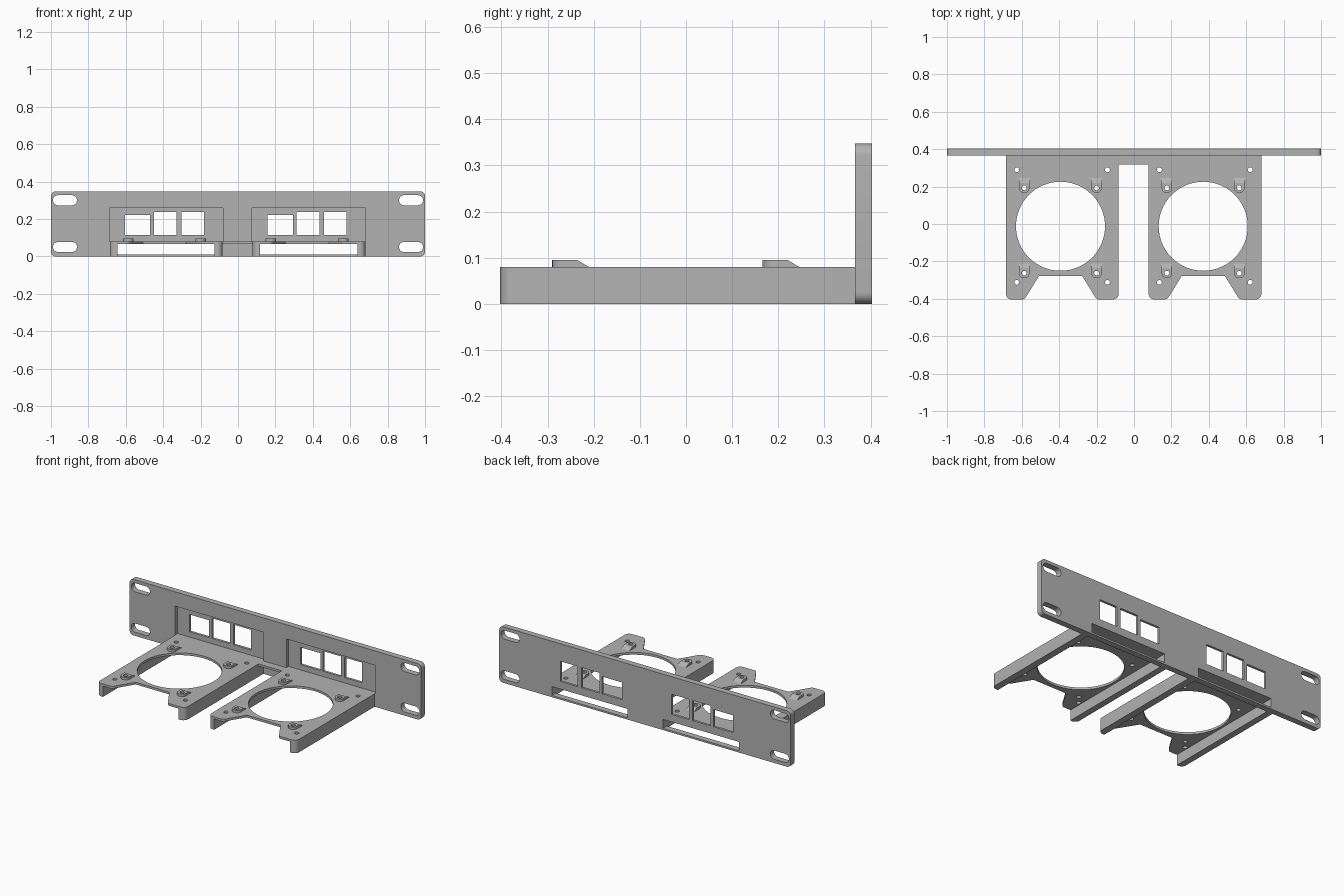
import bpy, bmesh, math
from mathutils import Matrix, Vector

if "Cube" in bpy.data.objects:
    bpy.data.objects.remove(bpy.data.objects["Cube"])

grey = bpy.data.materials.new("plain grey")
grey.use_nodes = True
grey.diffuse_color = (0.45, 0.45, 0.45, 1)
grey.node_tree.nodes["Principled BSDF"].inputs["Base Color"].default_value = (0.45, 0.45, 0.45, 1)

UPRIGHT = Matrix.Rotation(math.pi / 2, 4, "X")   # turns plan (x, y) into (x, z)


def rounded(corners, steps=8):
    """Outline from (x, y, radius) corners."""
    out = []
    for i, (x, y, r) in enumerate(corners):
        p = Vector((x, y))
        a = (Vector(corners[i - 1][:2]) - p).normalized()
        b = (Vector(corners[(i + 1) % len(corners)][:2]) - p).normalized()
        if r == 0:
            out.append(p)
            continue
        half = a.angle(b) / 2
        centre = p + (a + b).normalized() * r / math.sin(half)
        start = p + a * r / math.tan(half) - centre
        end = p + b * r / math.tan(half) - centre
        turn = start.angle_signed(end)
        for k in range(steps + 1):
            out.append(centre + Matrix.Rotation(-turn * k / steps, 2) @ start)
    return out


def rect(x0, x1, y0, y1, r=0.0):
    return rounded([(x0, y0, r), (x1, y0, r), (x1, y1, r), (x0, y1, r)])


def circle(x, y, r, n):
    return [Vector((x + r * math.cos(2 * math.pi * k / n), y + r * math.sin(2 * math.pi * k / n)))
            for k in range(n)]


def prism(bm, outline, lo, hi, upright=False):
    """Extrude an outline along z, or along y when upright."""
    if upright:
        lo, hi = -hi, -lo
    face = bm.faces.new([bm.verts.new((p.x, p.y, lo)) for p in outline])
    top = bmesh.ops.extrude_face_region(bm, geom=[face])["geom"]
    top = [v for v in top if isinstance(v, bmesh.types.BMVert)]
    bmesh.ops.translate(bm, verts=top, vec=(0, 0, hi - lo))
    if upright:
        bmesh.ops.transform(bm, matrix=UPRIGHT, verts=list(face.verts) + top)
    return top


def make(name, bm, shift=0.0):
    bmesh.ops.recalc_face_normals(bm, faces=bm.faces)
    mesh = bpy.data.meshes.new(name)
    bm.to_mesh(mesh)
    bm.free()
    mesh.materials.append(grey)
    ob = bpy.data.objects.new(name, mesh)
    ob.location.x = shift
    bpy.context.collection.objects.link(ob)
    return ob


def activate(ob):
    bpy.ops.object.select_all(action="DESELECT")
    ob.select_set(True)
    bpy.context.view_layer.objects.active = ob


def cut(ob, bm, shift=0.0):
    """Subtract a cutter and discard it."""
    cutter = make("cutter", bm, shift)
    cutter.hide_render = True
    mod = ob.modifiers.new("cut", "BOOLEAN")
    mod.operation, mod.solver, mod.object = "DIFFERENCE", "EXACT", cutter
    activate(ob)
    bpy.ops.object.modifier_apply(modifier=mod.name)
    bpy.data.objects.remove(cutter)


def smooth(ob):
    activate(ob)
    bpy.ops.object.shade_smooth_by_angle(angle=math.radians(30))


PITCH = 0.763
FRONT, BACK = 0.366, 0.403
TOP, UNDER = 0.08, 0.066

# Faceplate with rounded corners
bm = bmesh.new()
prism(bm, rect(-1, 1, 0, 0.347, 0.025), FRONT, BACK, True)
panel = make("faceplate", bm)

# Shallow pockets in the front of the faceplate
bm = bmesh.new()
for s in (0, PITCH):
    prism(bm, rect(-0.688 + s, -0.08 + s, TOP, 0.258), FRONT - 0.1, FRONT + 0.022, True)
cut(panel, bm)

# Port windows, lower slots and mounting slots
bm = bmesh.new()
for s in (0, PITCH):
    for x0, x1, z1 in ((-0.605, -0.47, 0.22), (-0.45, -0.328, 0.238), (-0.302, -0.182, 0.238)):
        prism(bm, rect(x0 + s, x1 + s, 0.113, z1), FRONT - 0.1, BACK + 0.1, True)
    prism(bm, rect(-0.645 + s, -0.125 + s, 0.011, UNDER), FRONT - 0.1, BACK + 0.1, True)
for x in (-0.925, 0.925):
    for z in (0.05, 0.3):
        prism(bm, rect(x - 0.064, x + 0.064, z - 0.027, z + 0.027, 0.0265), FRONT - 0.1, BACK + 0.1, True)
cut(panel, bm)
smooth(panel)

# Device trays: plate, side rails and forked front feet
tray_corners = [(-0.685, FRONT, 0), (-0.685, -0.403, 0.03), (-0.585, -0.403, 0.025), (-0.508, -0.278, 0),
                (-0.277, -0.278, 0), (-0.2, -0.403, 0.025), (-0.082, -0.403, 0.03), (-0.082, FRONT, 0)]
clip_spots = [(x, y) for x in (-0.587, -0.2) for y in (-0.263, 0.193)]
screw_spots = [(x, y) for x in (-0.627, -0.142) for y in (-0.312, 0.29)]

for side, s in (("right", 0), ("left", PITCH)):
    bm = bmesh.new()
    prism(bm, rounded(tray_corners), 0, TOP)
    tray = make(side + "_tray", bm, s)
    bm = bmesh.new()
    prism(bm, rect(-0.645, -0.125, -0.6, 0.6), -0.1, UNDER)
    cut(tray, bm, s)
    bm = bmesh.new()
    prism(bm, circle(-0.393, -0.012, 0.238, 64), 0.03, 0.2)
    for x, y in screw_spots + clip_spots:
        prism(bm, circle(x, y, 0.013, 16), 0.03, 0.2)
    cut(tray, bm, s)
    smooth(tray)

    # Raised bosses with a ramp at the back and a hole
    for i, (x, y) in enumerate(clip_spots):
        bm = bmesh.new()
        outline = rounded([(x - 0.028, y - 0.027, 0.027), (x + 0.028, y - 0.027, 0.027),
                           (x + 0.028, y + 0.059, 0), (x - 0.028, y + 0.059, 0)])
        for v in prism(bm, outline, TOP - 0.004, 0.095):
            if v.co.y > y + 0.05:
                v.co.y -= 0.032
        boss = make(f"{side}_boss_{i + 1}", bm, s)
        bm = bmesh.new()
        prism(bm, circle(x, y, 0.013, 16), 0.03, 0.2)
        cut(boss, bm, s)
        smooth(boss)

# Bridge joining the trays beside the faceplate
bm = bmesh.new()
prism(bm, rect(-0.083, 0.079, 0.318, FRONT), UNDER, TOP)
make("bridge", bm)
